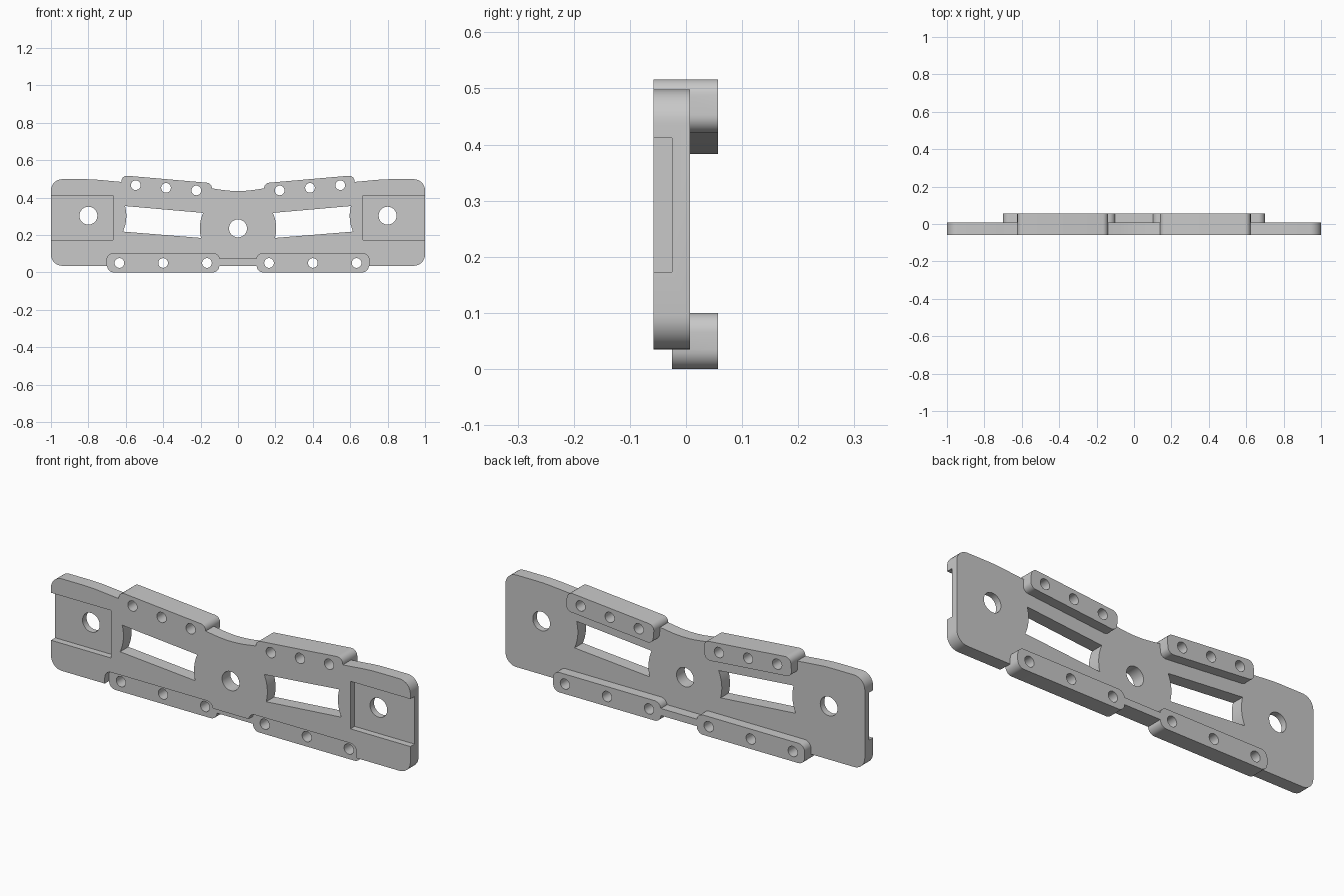
import bpy, bmesh, math
from mathutils import Vector

cube = bpy.data.objects.get("Cube")
if cube:
    bpy.data.objects.remove(cube, do_unlink=True)

FRONT, FLOOR, PLATE_BACK, PAD_BACK = -0.058, -0.025, 0.007, 0.057

steel = bpy.data.materials.new("plain grey")
steel.use_nodes = True
grey = (0.58, 0.58, 0.58, 1)
steel.diffuse_color = grey
steel.node_tree.nodes["Principled BSDF"].inputs["Base Color"].default_value = grey


def rounded(corners, steps=8):
    """Outline from (x, z, radius) corners, each replaced by a fillet arc."""
    out = []
    for i, (x, z, r) in enumerate(corners):
        p = Vector((x, z))
        if r == 0:
            out.append(p)
            continue
        u = (Vector(corners[i - 1][:2]) - p).normalized()
        v = (Vector(corners[(i + 1) % len(corners)][:2]) - p).normalized()
        half = u.angle(v) / 2
        c = p + (u + v).normalized() * r / math.sin(half)
        t = r / math.tan(half)
        a, b = p + u * t - c, p + v * t - c
        for k in range(steps + 1):
            out.append(c + a.normalized().slerp(b.normalized(), k / steps).normalized() * r)
    return out


def arc(cx, cz, r, start, end, steps):
    return [Vector((cx + r * math.cos(math.radians(start + (end - start) * k / steps)),
                    cz + r * math.sin(math.radians(start + (end - start) * k / steps))))
            for k in range(steps + 1)]


def circle(cx, cz, r, steps=32):
    return arc(cx, cz, r, 0, 360, steps)[:-1]


def box(x0, x1, z0, z1, r=0):
    return rounded([(x0, z0, r), (x1, z0, r), (x1, z1, r), (x0, z1, r)])


def tilted(outline, cx, cz, degrees):
    c, s = math.cos(math.radians(degrees)), math.sin(math.radians(degrees))
    return [Vector((cx + p.x * c - p.y * s, cz + p.x * s + p.y * c)) for p in outline]


def both(outline):
    """The outline and its mirror image across x = 0."""
    return [outline, [Vector((-p.x, p.y)) for p in outline]]


def solid(name, outlines, y0, y1):
    """Extrude flat outlines along y into one mesh object."""
    bm = bmesh.new()
    for outline in outlines:
        rings = [[bm.verts.new((p.x, y, p.y)) for p in outline] for y in (y0, y1)]
        for ring in rings:
            bm.faces.new(ring)
        for i in range(len(outline)):
            bm.faces.new((rings[0][i - 1], rings[0][i], rings[1][i], rings[1][i - 1]))
    bmesh.ops.recalc_face_normals(bm, faces=bm.faces)
    mesh = bpy.data.meshes.new(name)
    bm.to_mesh(mesh)
    bm.free()
    mesh.materials.append(steel)
    obj = bpy.data.objects.new(name, mesh)
    bpy.context.collection.objects.link(obj)
    return obj


helpers = []


def combine(body, other, operation):
    mod = body.modifiers.new(other.name, "BOOLEAN")
    mod.operation, mod.solver, mod.object = operation, "EXACT", other
    other.hide_render = True
    helpers.append(other)


# Main plate: rounded ends and a top edge dipping to the middle
half = [(1, 0.035, 0.06), (1, 0.498, 0.06), (0.78, 0.498, 1), (0.63, 0.484, 0), (0.14, 0.449, 0)]
corners = half + [(0, 0.428, 0.6)] + [(-x, z, r) for x, z, r in reversed(half)]
plate = solid("mounting_plate", [rounded(corners)], FRONT, PLATE_BACK)

# Raised pads: tilted upper pair, level lower pair, and the bridge between
upper = tilted(box(-0.243, 0.243, -0.048, 0.048, 0.03), 0.383, 0.45, 5)
combine(plate, solid("upper_pads", both(upper), FRONT, PAD_BACK), "UNION")
lower = box(0.1, 0.7, 0, 0.1, 0.035)
combine(plate, solid("lower_pads", both(lower), FLOOR - 0.01, PAD_BACK), "UNION")
bridge = box(-0.12, 0.12, 0.0345, 0.07)
combine(plate, solid("lower_bridge", [bridge], FLOOR - 0.01, PAD_BACK), "UNION")

# Front recesses over the lower pads, the bridge and both ends
g = 0.001
pad_recess = box(0.1 - g, 0.7 + g, -g, 0.1 + g, 0.035 + g)
combine(plate, solid("pad_recess", both(pad_recess), FRONT - 0.1, FLOOR), "DIFFERENCE")
combine(plate, solid("bridge_recess", [box(-0.125, 0.125, -0.02, 0.0705)],
                     FRONT - 0.1, FLOOR), "DIFFERENCE")
end_recess = box(0.667, 1.1, 0.173, 0.412)
combine(plate, solid("end_recess", both(end_recess), FRONT - 0.1, FLOOR), "DIFFERENCE")

# Windows with curved sides, large bolt holes and small pad holes
window = arc(0.8, 0.302, 0.203, 165, 204.5, 12) + arc(0, 0.235, 0.204, -14.5, 24, 12)
through = both(window) + both(circle(0.8, 0.303, 0.048)) + [circle(0, 0.235, 0.048)]
for x in (0.166, 0.4, 0.634):
    through += both(circle(x, 0.05, 0.026, 24))
for x in (0.223, 0.385, 0.547):
    through += both(circle(x, 0.452 + (x - 0.385) * 0.087, 0.026, 24))
combine(plate, solid("through_holes", through, -0.2, 0.2), "DIFFERENCE")

# Bake the cuts and drop the helpers
bpy.context.view_layer.update()
baked = bpy.data.meshes.new_from_object(
    plate.evaluated_get(bpy.context.evaluated_depsgraph_get()))
plate.modifiers.clear()
plate.data = baked
for helper in helpers:
    bpy.data.objects.remove(helper, do_unlink=True)

for o in bpy.context.selected_objects:
    o.select_set(False)
bpy.context.view_layer.objects.active = plate
plate.select_set(True)
bpy.ops.object.shade_smooth_by_angle(angle=math.radians(30))
